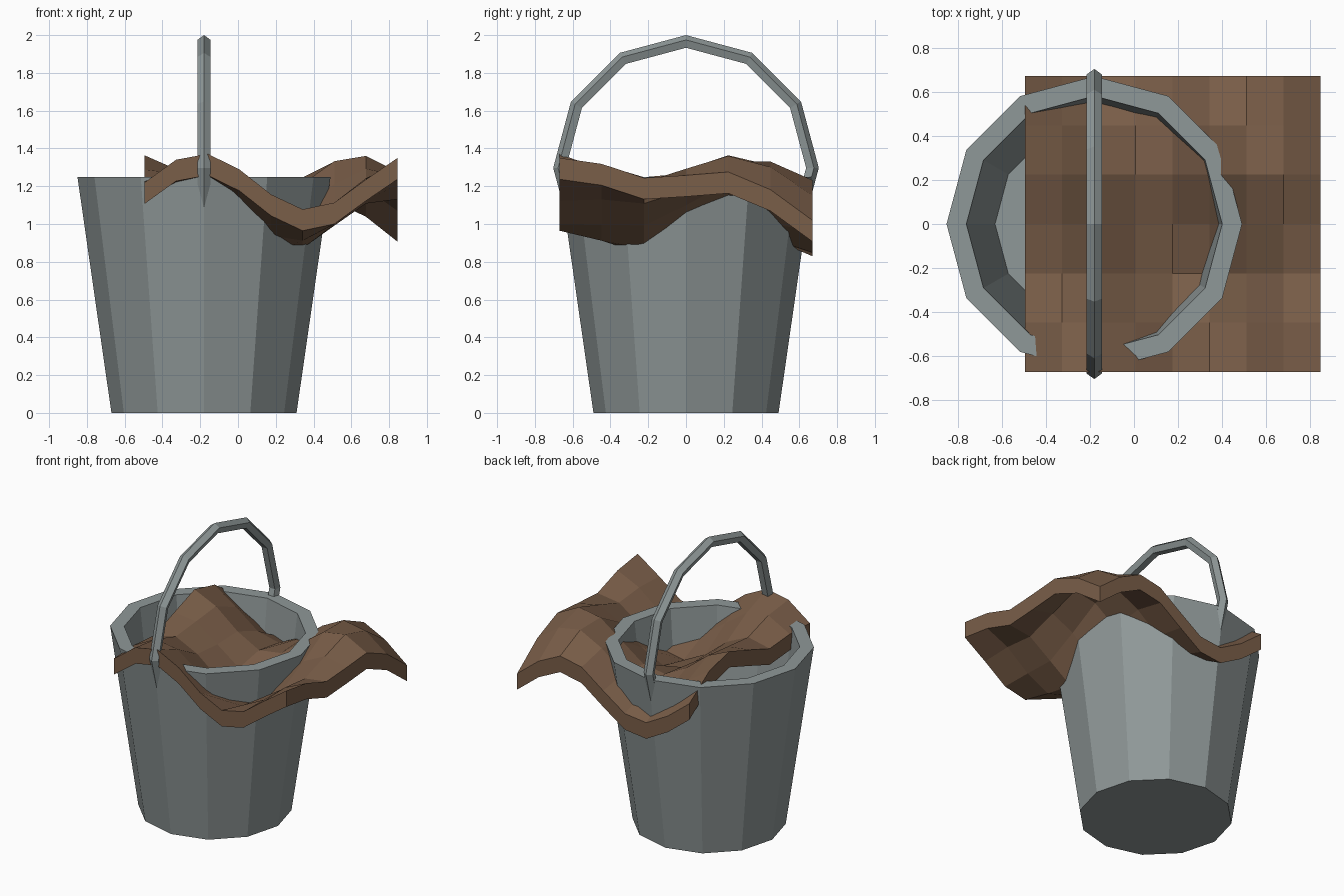
import bpy, bmesh, math

if "Cube" in bpy.data.objects:
    bpy.data.objects.remove(bpy.data.objects["Cube"])

def material(name, rgb):
    m = bpy.data.materials.new(name)
    m.diffuse_color = (*rgb, 1)
    m.use_nodes = True
    m.node_tree.nodes["Principled BSDF"].inputs["Base Color"].default_value = m.diffuse_color
    return m

METAL = material("grey_metal", (0.275, 0.314, 0.314))
CLOTH = material("brown_cloth", (0.195, 0.112, 0.066))
CX = -0.18  # bucket axis

def finish(name, bm, mat):
    bmesh.ops.recalc_face_normals(bm, faces=bm.faces)
    mesh = bpy.data.meshes.new(name)
    bm.to_mesh(mesh)
    bm.free()
    mesh.materials.append(mat)
    ob = bpy.data.objects.new(name, mesh)
    bpy.context.collection.objects.link(ob)
    return ob

def loft(bm, rings):
    """Skin a list of closed rings and cap both ends."""
    rings = [[bm.verts.new(p) for p in ring] for ring in rings]
    for a, b in zip(rings, rings[1:]):
        n = len(a)
        for i in range(n):
            j = (i + 1) % n
            bm.faces.new((a[i], a[j], b[j], b[i]))
    bm.faces.new(rings[0])
    bm.faces.new(rings[-1])

# Bucket: twelve-sided tapered shell with a thick rim and a floor
profile = [(0.49, 0), (0.67, 1.25), (0.58, 1.25), (0.45, 0.1)]
bm = bmesh.new()
loft(bm, [[(CX + r * math.cos(i * math.pi / 6), r * math.sin(i * math.pi / 6), z)
           for i in range(12)] for r, z in profile])
finish("bucket", bm, METAL)

# Handle: five-sided tube swept along an arch whose ends sink into the wall
R, TUBE, HZ = 0.666, 0.037, 1.297
bm = bmesh.new()
rings = []
for step in range(-1, 8):
    a = step * math.pi / 6
    ring = []
    for k in range(5):
        t = k * math.tau / 5
        r = R + TUBE * math.cos(t)
        ring.append((CX + TUBE * math.sin(t), r * math.cos(a), HZ + r * math.sin(a)))
    rings.append(ring)
loft(bm, rings)
finish("handle", bm, METAL)

# Cloth: rippled slab, a diagonal wave on top of a height for each row
NX, NY, SIZE, THICK, X0, Y0 = 8, 6, 1.34, 0.113, -0.495, -0.67
row_height = [1.225, 1.17, 1.10, 1.145, 1.215, 1.185, 1.085]
bm = bmesh.new()
top, low = {}, {}
for j in range(NY + 1):
    for i in range(NX + 1):
        x, y = X0 + SIZE * i / NX, Y0 + SIZE * j / NY
        z = row_height[j] + 0.15 * math.cos(5.45 * x + 1.95 * y - 3.886)
        top[i, j] = bm.verts.new((x, y, z))
        low[i, j] = bm.verts.new((x, y, z - THICK))
for j in range(NY):
    for i in range(NX):
        cell = [(i, j), (i + 1, j), (i + 1, j + 1), (i, j + 1)]
        bm.faces.new([top[c] for c in cell])
        bm.faces.new([low[c] for c in reversed(cell)])
# Cloth hem
border = ([(i, 0) for i in range(NX)] + [(NX, j) for j in range(NY)]
          + [(i, NY) for i in range(NX, 0, -1)] + [(0, j) for j in range(NY, 0, -1)])
for a, b in zip(border, border[1:] + border[:1]):
    bm.faces.new((top[a], low[a], low[b], top[b]))
finish("cloth", bm, CLOTH)
